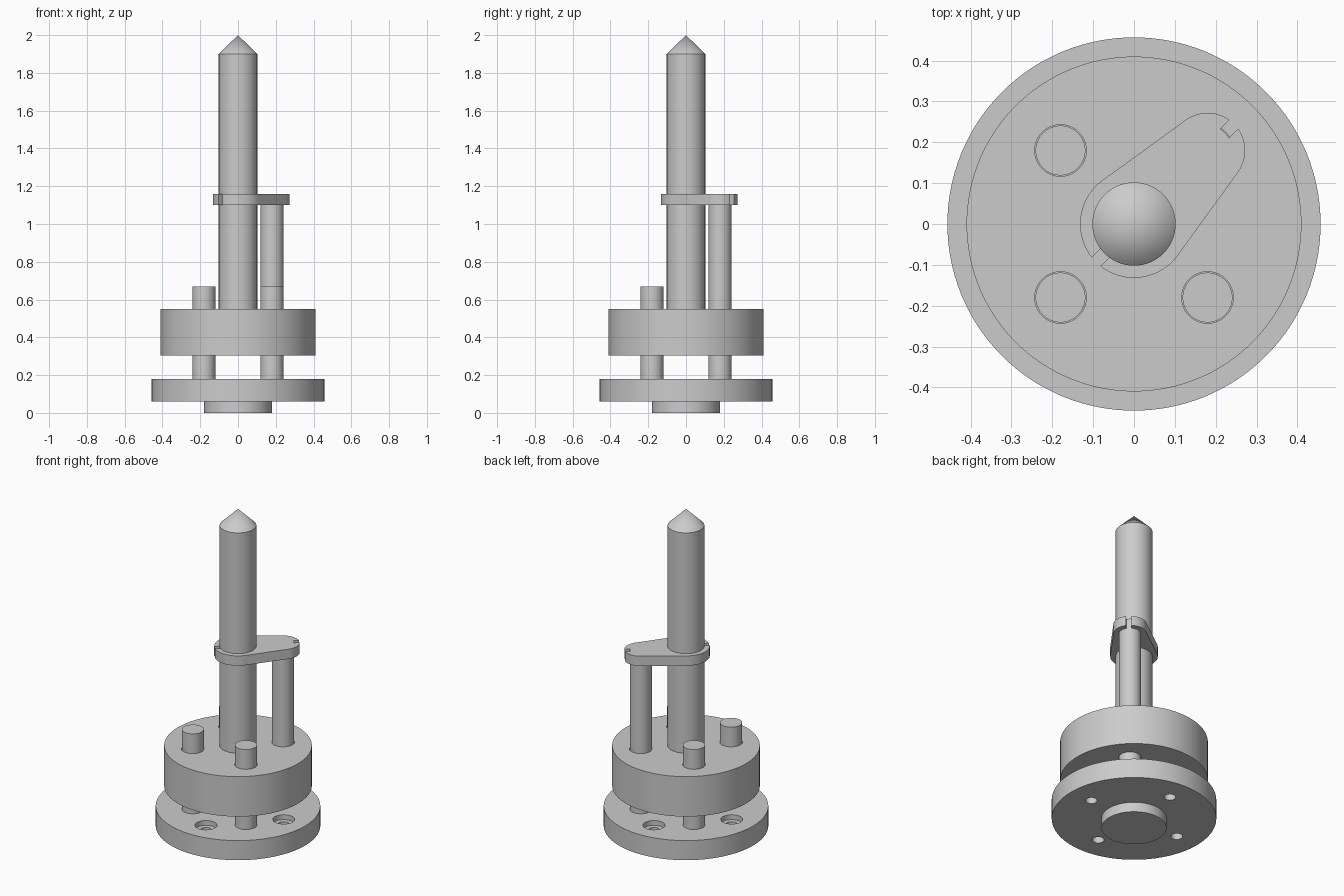
import bpy, bmesh, math
from mathutils import Matrix

cube = bpy.data.objects.get("Cube")
if cube:
    bpy.data.objects.remove(cube, do_unlink=True)

grey = bpy.data.materials.new("machined_grey")
grey.use_nodes = True
colour = (0.6, 0.6, 0.6, 1)
grey.diffuse_color = colour
grey.node_tree.nodes["Principled BSDF"].inputs["Base Color"].default_value = colour

P = 0.18                      # pin offset from the axis
SHAFT_R, PIN_R = 0.102, 0.061
LINK_Z, LINK_TOP = 1.10, 1.16


def finish(name, bm):
    bmesh.ops.recalc_face_normals(bm, faces=bm.faces)
    mesh = bpy.data.meshes.new(name)
    bm.to_mesh(mesh)
    bm.free()
    mesh.materials.append(grey)
    obj = bpy.data.objects.new(name, mesh)
    bpy.context.collection.objects.link(obj)
    return obj


def extrude_outline(name, outline, z0, z1):
    bm = bmesh.new()
    face = bm.faces.new([bm.verts.new((x, y, z0)) for x, y in outline])
    up = bmesh.ops.extrude_face_region(bm, geom=[face])["geom"]
    verts = [v for v in up if isinstance(v, bmesh.types.BMVert)]
    bmesh.ops.translate(bm, verts=verts, vec=(0, 0, z1 - z0))
    return finish(name, bm)


def arc(x, y, r, start, end, steps):
    angles = [start + (end - start) * i / steps for i in range(steps + 1)]
    return [(x + r * math.cos(a), y + r * math.sin(a)) for a in angles]


def cylinder(name, r, z0, z1, x=0, y=0, segs=64):
    return extrude_outline(name, arc(x, y, r, 0, math.tau, segs)[:-1], z0, z1)


def cut(obj, cutters):
    bpy.context.view_layer.objects.active = obj
    for cutter in cutters:
        mod = obj.modifiers.new("cut", "BOOLEAN")
        mod.operation, mod.solver, mod.object = "DIFFERENCE", "EXACT", cutter
        bpy.ops.object.modifier_apply(modifier=mod.name)
        bpy.data.objects.remove(cutter, do_unlink=True)


def smooth(obj):
    bpy.ops.object.select_all(action="DESELECT")
    obj.select_set(True)
    bpy.context.view_layer.objects.active = obj
    bpy.ops.object.shade_smooth_by_angle(angle=math.radians(20))


parts = []

# Base flange with four counterbored bolt holes
flange = cylinder("base_flange", 0.457, 0.06, 0.18, segs=128)
cutters = []
for i in range(4):
    a = i * math.pi / 2
    x, y = 0.31 * math.cos(a), 0.31 * math.sin(a)
    cutters.append(cylinder("bolt_hole", 0.033, 0, 0.3, x, y, 32))
    cutters.append(cylinder("counterbore", 0.061, 0.15, 0.3, x, y, 48))
cut(flange, cutters)
parts += [flange, cylinder("base_boss", PIN_R + 0.12, 0, 0.06, segs=96)]

# Sliding disc with clearance holes for the guide pins
corners = [(-P, -P), (P, -P), (-P, P), (P, P)]
disc = cylinder("sliding_disc", 0.41, 0.305, 0.55, segs=128)
cut(disc, [cylinder("pin_hole", 0.063, 0.2, 0.7, x, y) for x, y in corners])
parts.append(disc)

# Guide pins: three short, one tall that reaches the link
for x, y in corners:
    tall = x > 0 and y > 0
    name = "tall_guide_pin" if tall else "short_guide_pin"
    parts.append(cylinder(name, PIN_R, 0.18, LINK_TOP if tall else 0.67, x, y))

# Central shaft and pointed tip
parts.append(cylinder("shaft", SHAFT_R, 0.31, 1.9, segs=96))
bm = bmesh.new()
bmesh.ops.create_cone(bm, cap_ends=False, segments=96, radius1=SHAFT_R, radius2=0,
                      depth=0.1, matrix=Matrix.Translation((0, 0, 1.95)))
parts.append(finish("shaft_tip", bm))

# Clamp link: tangent hull of two circles, bored and slit at both ends
big, small, axis = 0.132, 0.092, math.pi / 4
t = math.acos((big - small) / (P * math.sqrt(2)))
outline = arc(P, P, small, axis - t, axis + t, 40)
outline += arc(0, 0, big, axis + t, axis + math.tau - t, 56)
link = extrude_outline("clamp_link", outline, LINK_Z, LINK_TOP)


def slit(near, far, half=0.015):
    c = math.sqrt(0.5)
    pts = [(near, -half), (far, -half), (far, half), (near, half)]
    return extrude_outline("slit", [(c * (u - v), c * (u + v)) for u, v in pts], 1, 1.3)


cut(link, [cylinder("shaft_bore", SHAFT_R, 1, 1.3, segs=96),
           cylinder("pin_bore", PIN_R, 1, 1.3, P, P),
           slit(0.29, 0.4), slit(-0.2, -0.07)])
parts.append(link)

for part in parts:
    smooth(part)
